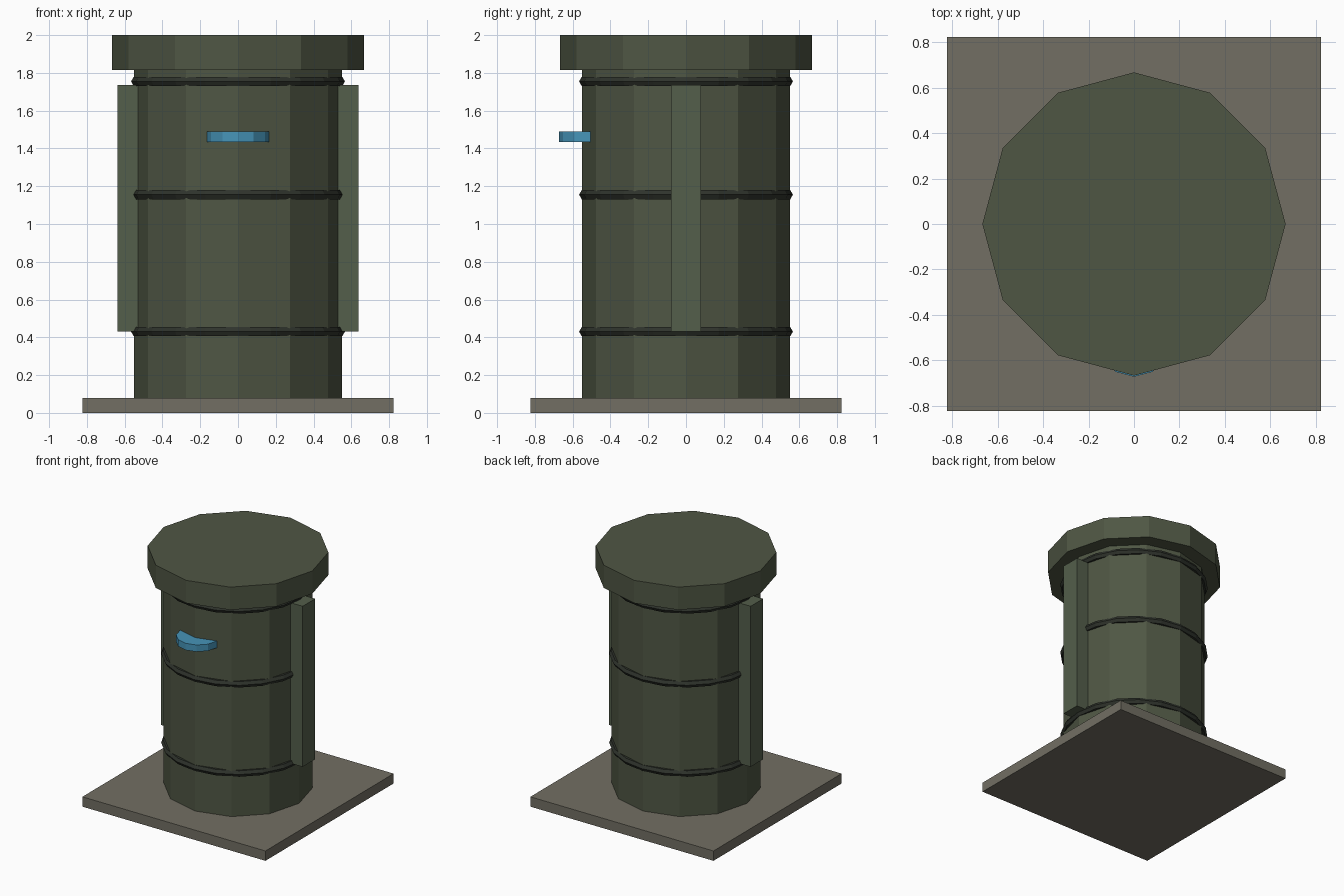
import bpy, bmesh, math
from mathutils import Matrix

if "Cube" in bpy.data.objects:
    bpy.data.objects.remove(bpy.data.objects["Cube"])


def material(name, rgb):
    m = bpy.data.materials.new(name)
    m.diffuse_color = (*rgb, 1)
    m.use_nodes = True
    m.node_tree.nodes["Principled BSDF"].inputs["Base Color"].default_value = m.diffuse_color
    return m


OLIVE = material("olive drab", (0.078, 0.093, 0.057))
GREEN = material("grey green", (0.087, 0.112, 0.070))
DARK = material("dark band", (0.028, 0.033, 0.025))
STONE = material("warm grey", (0.168, 0.158, 0.125))
BLUE = material("blue", (0.061, 0.295, 0.480))


def finish(bm, name, mat):
    bmesh.ops.recalc_face_normals(bm, faces=bm.faces)
    me = bpy.data.meshes.new(name)
    bm.to_mesh(me)
    bm.free()
    me.materials.append(mat)
    ob = bpy.data.objects.new(name, me)
    bpy.context.collection.objects.link(ob)
    return ob


def box(name, x0, x1, y0, y1, z0, z1, mat):
    bm = bmesh.new()
    bmesh.ops.create_cube(bm, size=1)
    bmesh.ops.scale(bm, vec=(x1 - x0, y1 - y0, z1 - z0), verts=bm.verts)
    bmesh.ops.translate(bm, vec=((x0 + x1) / 2, (y0 + y1) / 2, (z0 + z1) / 2), verts=bm.verts)
    return finish(bm, name, mat)


def prism(name, r, y, z0, z1, mat, n=12):
    # n-sided cylinder with a corner on +x
    bm = bmesh.new()
    ring = [bm.verts.new((r * math.cos(math.tau * i / n), y + r * math.sin(math.tau * i / n), z0))
            for i in range(n)]
    face = bm.faces.new(ring)
    ext = bmesh.ops.extrude_face_region(bm, geom=[face], use_keep_orig=True)
    top = [v for v in ext["geom"] if isinstance(v, bmesh.types.BMVert)]
    bmesh.ops.translate(bm, vec=(0, 0, z1 - z0), verts=top)
    return finish(bm, name, mat)


def hoop(name, z, major, minor, mat, n=20, m=6):
    # low-poly torus
    bm = bmesh.new()
    rows = []
    for i in range(n):
        rot = Matrix.Rotation(math.tau * i / n, 3, "Z")
        rows.append([])
        for j in range(m):
            a = math.tau * j / m
            v = bm.verts.new((major + minor * math.cos(a), 0, z + minor * math.sin(a)))
            v.co = rot @ v.co
            rows[-1].append(v)
    for i in range(n):
        p, q = rows[i], rows[(i + 1) % n]
        for j in range(m):
            k = (j + 1) % m
            bm.faces.new((p[j], q[j], q[k], p[k]))
    return finish(bm, name, mat)


# Base plate, drum and lid
box("base_plate", -0.823, 0.823, -0.823, 0.823, 0, 0.08, STONE)
prism("drum_body", 0.55, 0, 0.08, 1.82, OLIVE)
prism("lid", 0.668, 0, 1.815, 2.0, OLIVE)

# Reinforcing hoops
for label, z in (("lower", 0.43), ("middle", 1.155), ("upper", 1.755)):
    hoop(label + "_hoop", z, 0.538, 0.028, DARK)

# Side ribs
box("right_rib", 0.50, 0.637, -0.08, 0.08, 0.43, 1.735, GREEN)
box("left_rib", -0.637, -0.50, -0.08, 0.08, 0.43, 1.735, GREEN)

# Front disc, half sunk in the drum
prism("front_disc", 0.165, -0.508, 1.435, 1.49, BLUE)
